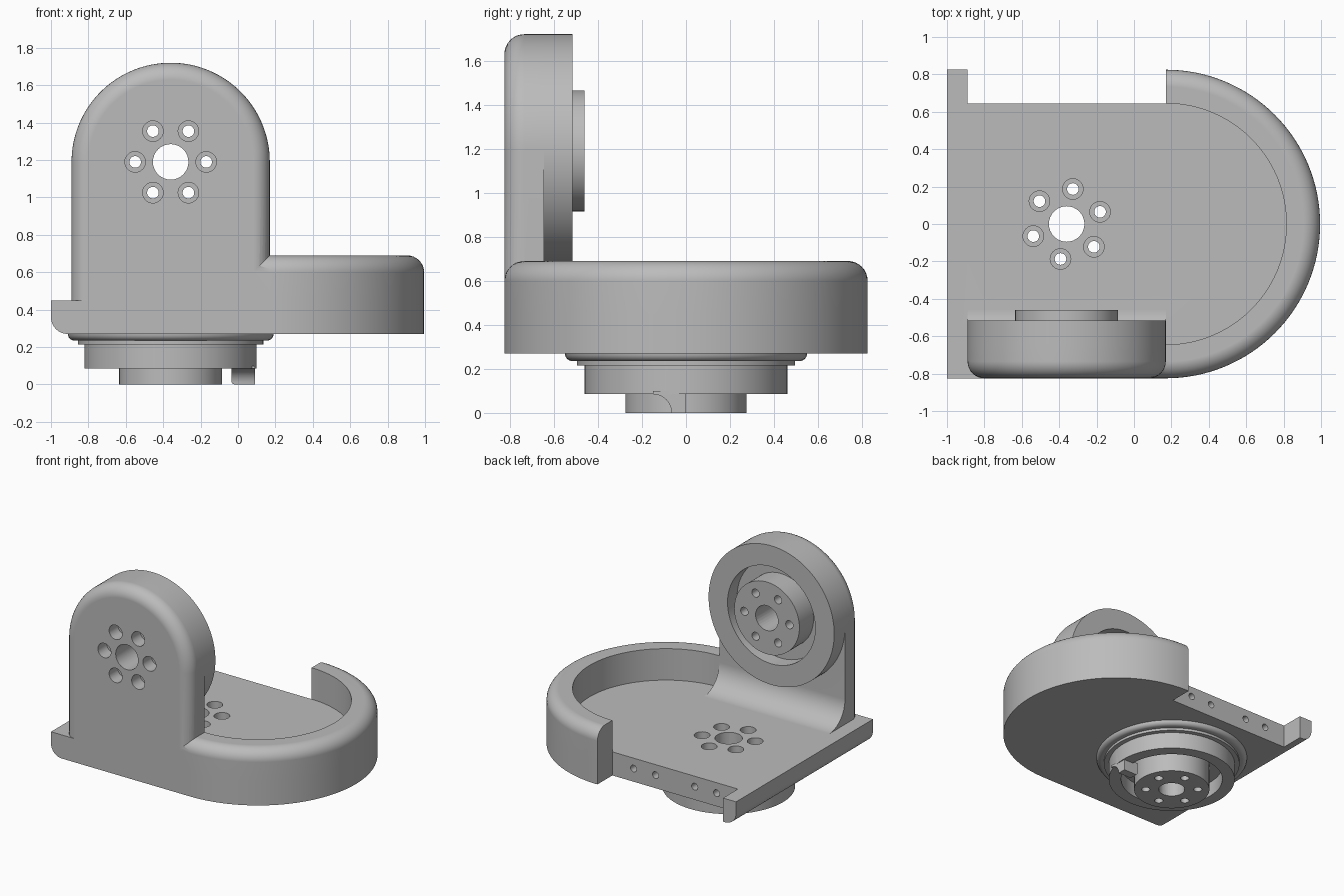
import bpy, bmesh, math
from mathutils import Matrix, Vector

if "Cube" in bpy.data.objects:
    bpy.data.objects.remove(bpy.data.objects["Cube"], do_unlink=True)

grey = bpy.data.materials.new("plain grey")
grey.use_nodes = True
grey.diffuse_color = (0.5, 0.5, 0.5, 1)
grey.node_tree.nodes["Principled BSDF"].inputs["Base Color"].default_value = (0.5, 0.5, 0.5, 1)

AX = -0.36            # x of both joint axes
LIFT = 1.19           # height of the upright joint axis
HALF = 0.825          # half depth of the body
INNER = 0.645         # inside face of the walls
LEFT, RIGHT = AX - 0.53, AX + 0.53
BOTTOM, FLOOR, RIM = 0.27, 0.45, 0.69
SOFT = 0.09           # edge rounding
TO_Y = Matrix.Rotation(-math.pi / 2, 4, "X")


def finish(bm, name):
    bmesh.ops.recalc_face_normals(bm, faces=bm.faces)
    mesh = bpy.data.meshes.new(name)
    bm.to_mesh(mesh)
    bm.free()
    mesh.materials.append(grey)
    obj = bpy.data.objects.new(name, mesh)
    bpy.context.collection.objects.link(obj)
    return obj


def arc(cx, cy, r, start, end, n):
    angles = [math.radians(start + (end - start) * i / n) for i in range(n + 1)]
    return [(cx + r * math.cos(a), cy + r * math.sin(a)) for a in angles]


def prism(name, outline, axis, lo, hi, rounded=None, radius=SOFT):
    """Extrude an outline along an axis, rounding edges picked by a rule."""
    place = {"x": lambda a, b, d: (d, a, b),
             "y": lambda a, b, d: (a, d, b),
             "z": lambda a, b, d: (a, b, d)}[axis]
    bm = bmesh.new()
    face = bm.faces.new([bm.verts.new(place(a, b, lo)) for a, b in outline])
    out = bmesh.ops.extrude_face_region(bm, geom=[face])
    top = [v for v in out["geom"] if isinstance(v, bmesh.types.BMVert)]
    bmesh.ops.translate(bm, verts=top, vec=Vector(place(0, 0, hi - lo)))
    bmesh.ops.recalc_face_normals(bm, faces=bm.faces)
    if rounded:
        edges = [e for e in bm.edges if rounded(e.verts[0].co, e.verts[1].co)]
        bmesh.ops.bevel(bm, geom=edges, offset=radius, segments=8, profile=0.5,
                        affect="EDGES", clamp_overlap=False)
    return finish(bm, name)


def lathe(name, profiles_at, steps, turn=Matrix()):
    """Revolve (radius, height) profiles about shifted axes, in one mesh."""
    bm = bmesh.new()
    for profile, spot in profiles_at:
        verts = [bm.verts.new((spot[0] + r, spot[1], z)) for r, z in profile]
        edges = [bm.edges.new(pair) for pair in zip(verts, verts[1:])]
        bmesh.ops.spin(bm, geom=verts + edges, cent=(spot[0], spot[1], 0), axis=(0, 0, 1),
                       angle=math.tau, steps=steps, use_duplicate=False)
    bmesh.ops.remove_doubles(bm, verts=bm.verts, dist=1e-5)
    bmesh.ops.transform(bm, matrix=turn, verts=bm.verts)
    return finish(bm, name)


def near(value, *coords):
    return all(abs(c - value) < 1e-4 for c in coords)


def combine(target, tool, operation):
    """Apply a boolean and drop the tool."""
    mod = target.modifiers.new("join", "BOOLEAN")
    mod.operation, mod.solver, mod.object = operation, "EXACT", tool
    bpy.context.view_layer.update()
    graph = bpy.context.evaluated_depsgraph_get()
    mesh = bpy.data.meshes.new_from_object(target.evaluated_get(graph))
    target.modifiers.clear()
    target.data = mesh
    bpy.data.objects.remove(tool, do_unlink=True)


# Rounded base plate with a notched back edge and a small corner post
bow = arc(RIGHT, 0, HALF, -90, 90, 64)
plate = prism("bracket_body",
              [(-1, -HALF)] + bow + [(RIGHT, INNER), (LEFT, INNER), (LEFT, HALF), (-1, HALF)],
              "z", BOTTOM, FLOOR,
              lambda p, q: near(-1, p.x, q.x) and near(BOTTOM, p.z, q.z))

# Curved rim wall, hollowed to a half ring
rim = prism("rim_wall", [(0, 0), (0, -HALF)] + bow + [(RIGHT, 0)], "z", BOTTOM, RIM,
            lambda p, q: near(RIM, p.z, q.z) and abs(p.x - q.x) > 1e-4 and abs(p.y) > 1e-4
            or near(RIM, p.z, q.z) and p.x > 0.9 and q.x > 0.9)
combine(rim, lathe("rim_hollow", [([(0, FLOOR), (INNER, FLOOR), (INNER, 1), (0, 1)], (RIGHT, 0))],
                   96), "DIFFERENCE")
combine(rim, prism("rim_opening", [(-1, -INNER), (RIGHT, -INNER), (RIGHT, 1), (-1, 1)],
                   "z", FLOOR, 1), "DIFFERENCE")

# Upright with an arched top and a rounded front edge
upright = prism("upright", [(LEFT, BOTTOM), (RIGHT, BOTTOM)] + arc(AX, LIFT, 0.53, 0, 180, 64),
                "y", -HALF, -INNER,
                lambda p, q: near(-HALF, p.y, q.y) and not near(BOTTOM, p.z, q.z))

# Round joint housing on the upright, with a recessed hub
housing = lathe("upright_joint",
                [([(0, -0.7), (0.53, -0.7), (0.53, -0.515), (0.37, -0.515), (0.37, -0.63),
                   (0.275, -0.63), (0.275, -0.46), (0, -0.46)], (AX, -LIFT))], 128, TO_Y)

# Concave fillet between floor and upright
fillet = prism("floor_fillet",
               [(-0.7, 0.4), (-INNER + 0.19, 0.4)]
               + arc(-INNER + 0.19, FLOOR + 0.19, 0.19, 270, 180, 12)
               + [(-0.7, FLOOR + 0.19)], "x", LEFT, RIGHT)

# Lower joint: rounded collar, flange, ring and recessed hub
lower = lathe("lower_joint",
              [([(0, 0.3), (0.55, 0.3)] + arc(0.515, 0.27, 0.035, 0, -90, 6)
                + [(0.495, 0.235), (0.495, 0.215), (0.46, 0.215), (0.46, 0.085), (0.37, 0.085),
                   (0.37, 0.2), (0.275, 0.2), (0.275, 0), (0, 0)], (AX, 0))], 96)

# Stop block under the lower ring
stop = prism("stop_block", [(0, 0.1), (0, 0)] + arc(-0.15, 0, 0.085, 0, 90, 8) + [(-0.15, 0.1)],
             "x", -0.035, 0.092,
             lambda p, q: near(-0.035, p.x, q.x) and near(0, p.z, q.z), 0.02)

for part in (rim, upright, fillet, housing, lower, stop):
    combine(plate, part, "UNION")


def bolt_circle(centre, phase, low, step, high, flip):
    """Centre bore and six stepped bolt holes."""
    bore = [(0, low), (0.095, low), (0.095, high), (0, high)]
    wide, thin = 0.055, 0.031
    first, second = (wide, thin) if flip else (thin, wide)
    bolt = [(0, low), (first, low), (first, step), (second, step), (second, high), (0, high)]
    holes = [(bore, centre)]
    for i in range(6):
        a = math.radians(phase + 60 * i)
        holes.append((bolt, (centre[0] + 0.19 * math.cos(a), centre[1] + 0.19 * math.sin(a))))
    return holes


# Bores through both joints and small holes along the notch
pin = [(0, 0.5), (0.026, 0.5), (0.026, 0.7), (0, 0.7)]
cutters = [
    lathe("base_holes", bolt_circle((AX, 0), 20, -0.1, 0.3, 0.6, False), 32),
    lathe("upright_holes", bolt_circle((AX, -LIFT), 0, -1, -0.72, -0.3, True), 32, TO_Y),
    lathe("edge_holes", [(pin, (AX + dx, -0.37)) for dx in (-0.35, -0.165, 0.165, 0.35)], 24, TO_Y),
]
for cutter in cutters:
    combine(plate, cutter, "DIFFERENCE")

# Smooth curved faces, keeping hard edges crisp
bpy.ops.object.select_all(action="DESELECT")
plate.select_set(True)
bpy.context.view_layer.objects.active = plate
bpy.ops.object.shade_smooth_by_angle(angle=math.radians(30))
normals = plate.modifiers.new("flat_normals", "WEIGHTED_NORMAL")
normals.keep_sharp = True
